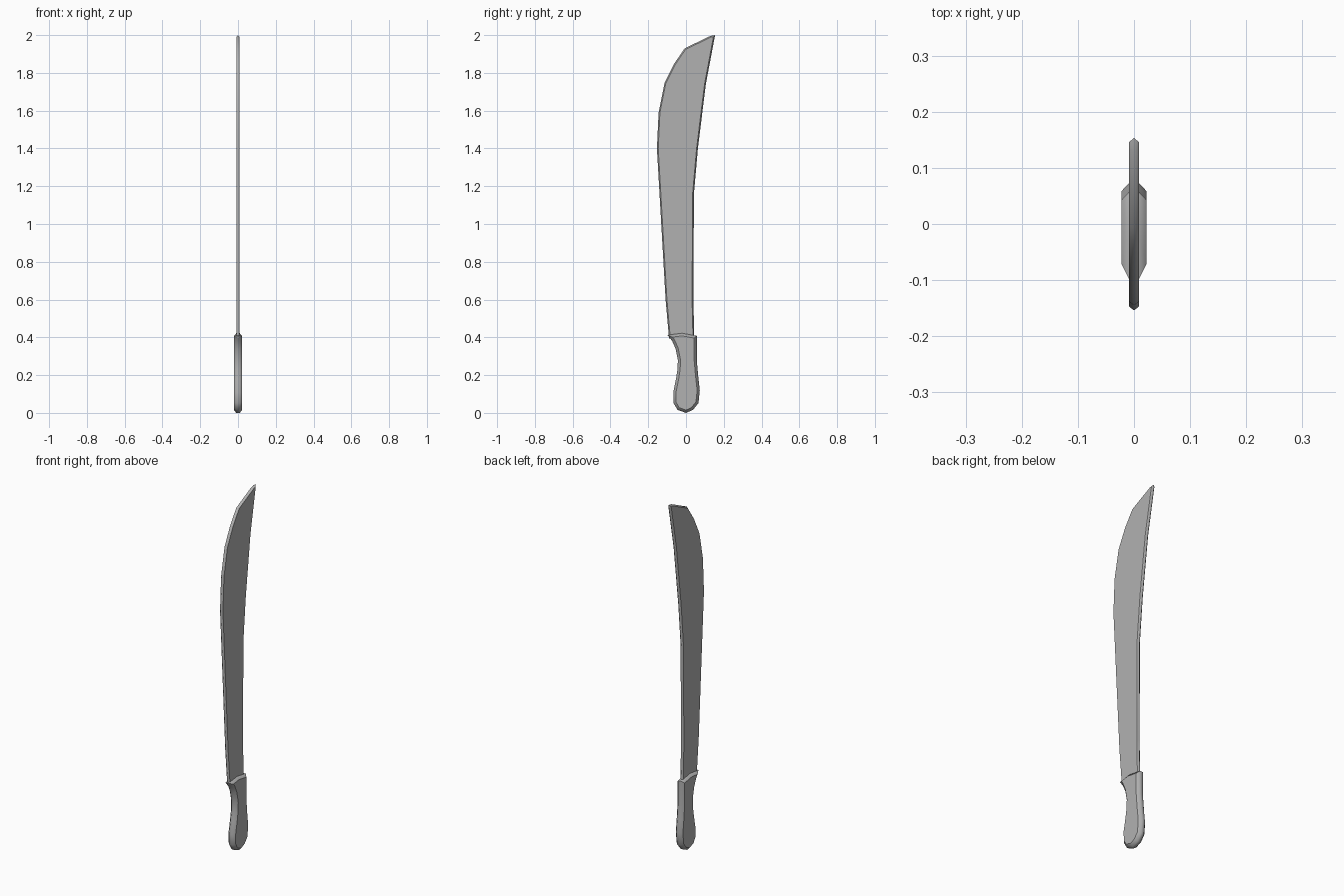
import bpy, bmesh
from mathutils import Vector

if "Cube" in bpy.data.objects:
    bpy.data.objects.remove(bpy.data.objects["Cube"])

grey = bpy.data.materials.new("dark_grey")
grey.diffuse_color = (0.44, 0.44, 0.44, 1)
grey.use_nodes = True
grey.node_tree.nodes["Principled BSDF"].inputs["Base Color"].default_value = grey.diffuse_color


def inset(points, d):
    """Mitred inward offset of a counter-clockwise (y, z) outline."""
    result = []
    n = len(points)
    for i in range(n):
        a, b, c = (Vector(points[(i + k) % n]) for k in (-1, 0, 1))
        e1, e2 = (b - a).normalized(), (c - b).normalized()
        n1, n2 = Vector((-e1.y, e1.x)), Vector((-e2.y, e2.x))
        result.append(b + (n1 + n2) * d / max(1 + n1.dot(n2), 0.4))
    return result


def slab(name, outline, layers, corners):
    """Stack the outline along x; layers are (x, inset) pairs.
    The rim is smooth, the flat sides and listed corners stay sharp."""
    bm = bmesh.new()
    rings = [[bm.verts.new((x, p[0], p[1])) for p in inset(outline, d)]
             for x, d in layers]
    n = len(outline)
    for r0, r1 in zip(rings, rings[1:]):
        for i in range(n):
            j = (i + 1) % n
            bm.faces.new((r0[i], r0[j], r1[j], r1[i])).smooth = True
    for cap in (bm.faces.new(rings[0][::-1]), bm.faces.new(rings[-1])):
        cap.smooth = True
        for e in cap.edges:
            e.smooth = False
    for r0, r1 in zip(rings, rings[1:]):
        for i in corners:
            bm.edges.get((r0[i], r1[i])).smooth = False
    bmesh.ops.recalc_face_normals(bm, faces=bm.faces)
    mesh = bpy.data.meshes.new(name)
    bm.to_mesh(mesh)
    bm.free()
    mesh.materials.append(grey)
    obj = bpy.data.objects.new(name, mesh)
    bpy.context.collection.objects.link(obj)
    return obj


# Blade: straight spine on +y, bellied cutting edge on -y, ridged rim
blade = [(-0.090, 0.395), (0.044, 0.395), (0.039, 0.60), (0.042, 1.16),
         (0.063, 1.40), (0.105, 1.74), (0.154, 2.0), (0.130, 1.996),
         (-0.007, 1.93), (-0.065, 1.845), (-0.114, 1.745),
         (-0.145, 1.59), (-0.154, 1.40), (-0.108, 0.60)]
slab("blade", blade, [(-0.009, 0.007), (0, 0), (0.009, 0.007)], (0, 1, 6))

# Handle: waisted grip with rounded butt and wide chamfers
handle = [(0, 0.0), (0.037, 0.016), (0.066, 0.052), (0.073, 0.12),
          (0.065, 0.19), (0.057, 0.28), (0.057, 0.408), (-0.022, 0.422),
          (-0.098, 0.412), (-0.074, 0.382), (-0.055, 0.34), (-0.043, 0.28),
          (-0.045, 0.23), (-0.053, 0.18), (-0.067, 0.11), (-0.066, 0.052),
          (-0.045, 0.016)]
slab("handle", handle,
     [(-0.022, 0.014), (-0.009, 0), (0.009, 0), (0.022, 0.014)], (6, 8))
